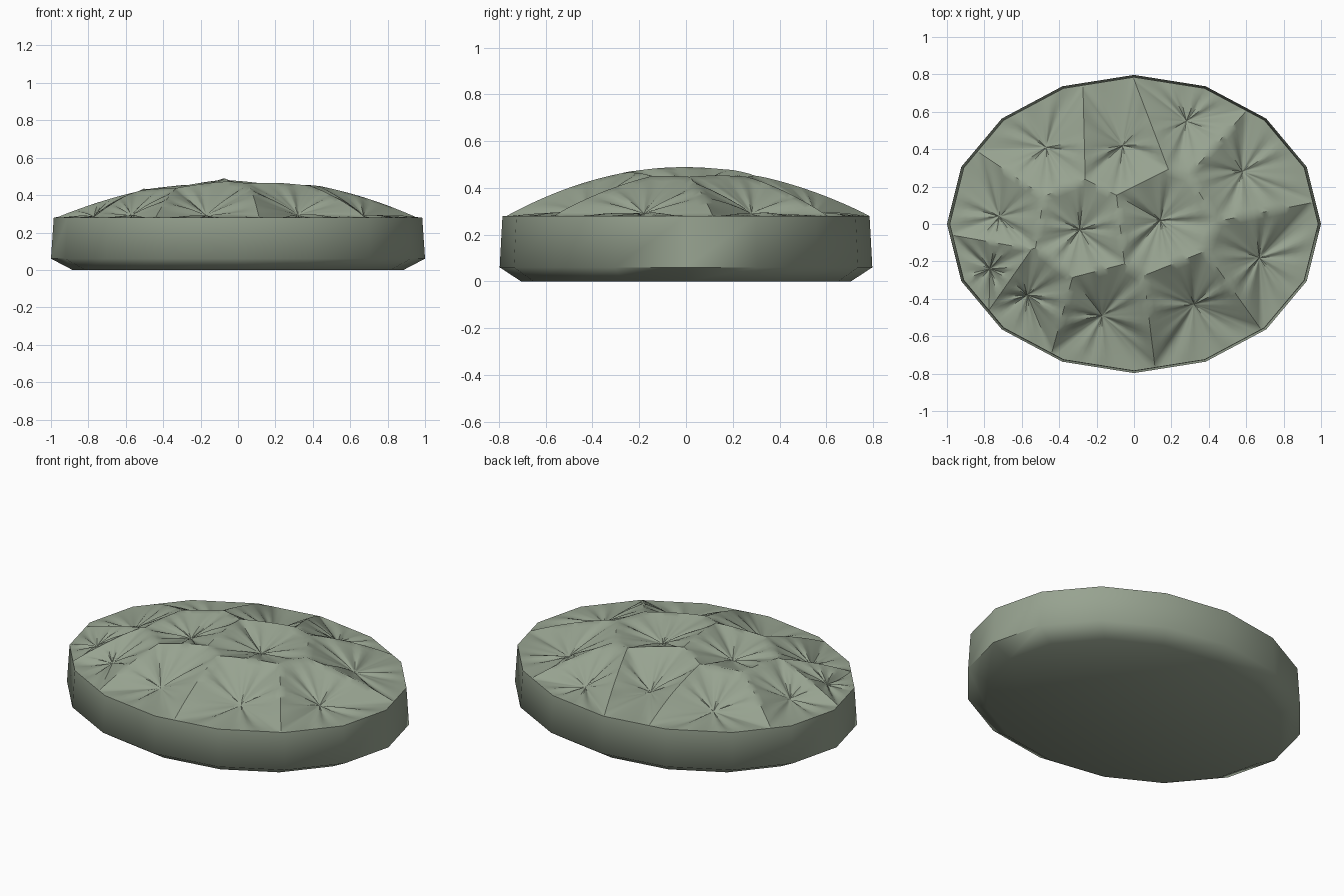
import bpy, bmesh, math
from mathutils import Vector

if "Cube" in bpy.data.objects:
    bpy.data.objects.remove(bpy.data.objects["Cube"])

SIDES = 16
RX, RY = 1.0, 0.797          # widest half-sizes
TOP = 0.985                  # rim scale at the top of the base
RIM_Z, PEAK_Z = 0.28, 0.49

sage = bpy.data.materials.new("sage_green")
sage.diffuse_color = (0.31, 0.365, 0.28, 1)
sage.use_nodes = True
sage.node_tree.nodes["Principled BSDF"].inputs["Base Color"].default_value = sage.diffuse_color


def oval(scale):
    return [Vector((RX * scale * math.cos(math.tau * i / SIDES),
                    RY * scale * math.sin(math.tau * i / SIDES))) for i in range(SIDES)]


def finish(bm, name, angle):
    bmesh.ops.remove_doubles(bm, verts=bm.verts, dist=0.0005)
    mesh = bpy.data.meshes.new(name)
    bm.to_mesh(mesh)
    bm.free()
    mesh.materials.append(sage)
    obj = bpy.data.objects.new(name, mesh)
    bpy.context.collection.objects.link(obj)
    bpy.ops.object.select_all(action='DESELECT')
    obj.select_set(True)
    bpy.context.view_layer.objects.active = obj
    bpy.ops.object.shade_smooth_by_angle(angle=math.radians(angle))


# Base: sixteen-sided oval with a chamfered foot
bm = bmesh.new()
rings = [[bm.verts.new((p.x, p.y, z)) for p in oval(s)]
         for s, z in ((0.885, 0.0), (1.0, 0.06), (TOP, RIM_Z))]
bm.faces.new(rings[0][::-1])
for low, high in zip(rings, rings[1:]):
    for i in range(SIDES):
        j = (i + 1) % SIDES
        bm.faces.new((low[i], low[j], high[j], high[i]))
finish(bm, "base", 65)


# Dome height, reaching rim height exactly on the sixteen-sided edge
def dome(p):
    u, v = p.x / (RX * TOP), p.y / (RY * TOP)
    half = math.pi / SIDES
    a = math.atan2(v, u) % (2 * half) - half
    r = math.hypot(u, v) * math.cos(a) / math.cos(half)
    return RIM_Z + (PEAK_Z - RIM_Z) * max(0.0, 1 - r * r)


# Keep the part of a polygon closer to site a than to site b
def clip(poly, a, b):
    n, mid = b - a, (a + b) / 2
    out = []
    for p, q in zip(poly, poly[1:] + poly[:1]):
        dp, dq = (p - mid).dot(n), (q - mid).dot(n)
        if dp <= 0:
            out.append(p)
        if (dp < 0 < dq) or (dq < 0 < dp):
            out.append(p.lerp(q, dp / (dp - dq)))
    return out


# Dimple centres with their heights
dimples = [(-0.47, 0.41, 0.29), (-0.06, 0.42, 0.30), (0.28, 0.55, 0.29),
           (0.58, 0.28, 0.29), (-0.72, 0.04, 0.29), (-0.29, -0.03, 0.38),
           (0.14, 0.02, 0.385), (-0.77, -0.24, 0.285), (-0.57, -0.38, 0.29),
           (-0.17, -0.49, 0.29), (0.32, -0.43, 0.295), (0.67, -0.18, 0.29)]
sites = [Vector(d[:2]) for d in dimples]
STEPS = (0.12, 0.3, 0.5, 0.7, 0.86, 1.0)

# Cushion top: ridged cells pulled down to their dimples with radial folds
bm = bmesh.new()
for k, (c, d) in enumerate(zip(sites, dimples)):
    cell = oval(TOP)
    for other in sites:
        if other is not c:
            cell = clip(cell, c, other)
    border = []
    for p, q in zip(cell, cell[1:] + cell[:1]):
        n = max(1, math.ceil((q - p).length / 0.03))
        border += [p.lerp(q, i / n) for i in range(n)]
    centre = bm.verts.new((c.x, c.y, d[2]))
    spokes = []
    for p in border:
        edge_z = dome(p)
        a = math.atan2(p.y - c.y, p.x - c.x)
        fold = 0.006 * (math.sin(9 * a + k) + 0.6 * math.sin(14 * a + 2 * k))
        spoke = []
        for t in STEPS:
            q = c.lerp(p, t)
            z = d[2] + (edge_z - d[2]) * t ** 0.9 + fold * 4 * t * (1 - t)
            spoke.append(bm.verts.new((q.x, q.y, z)))
        spokes.append(spoke)
    for s, e in zip(spokes, spokes[1:] + spokes[:1]):
        bm.faces.new((centre, s[0], e[0]))
        for i in range(len(STEPS) - 1):
            bm.faces.new((s[i], s[i + 1], e[i + 1], e[i]))
finish(bm, "tufted_top", 45)
